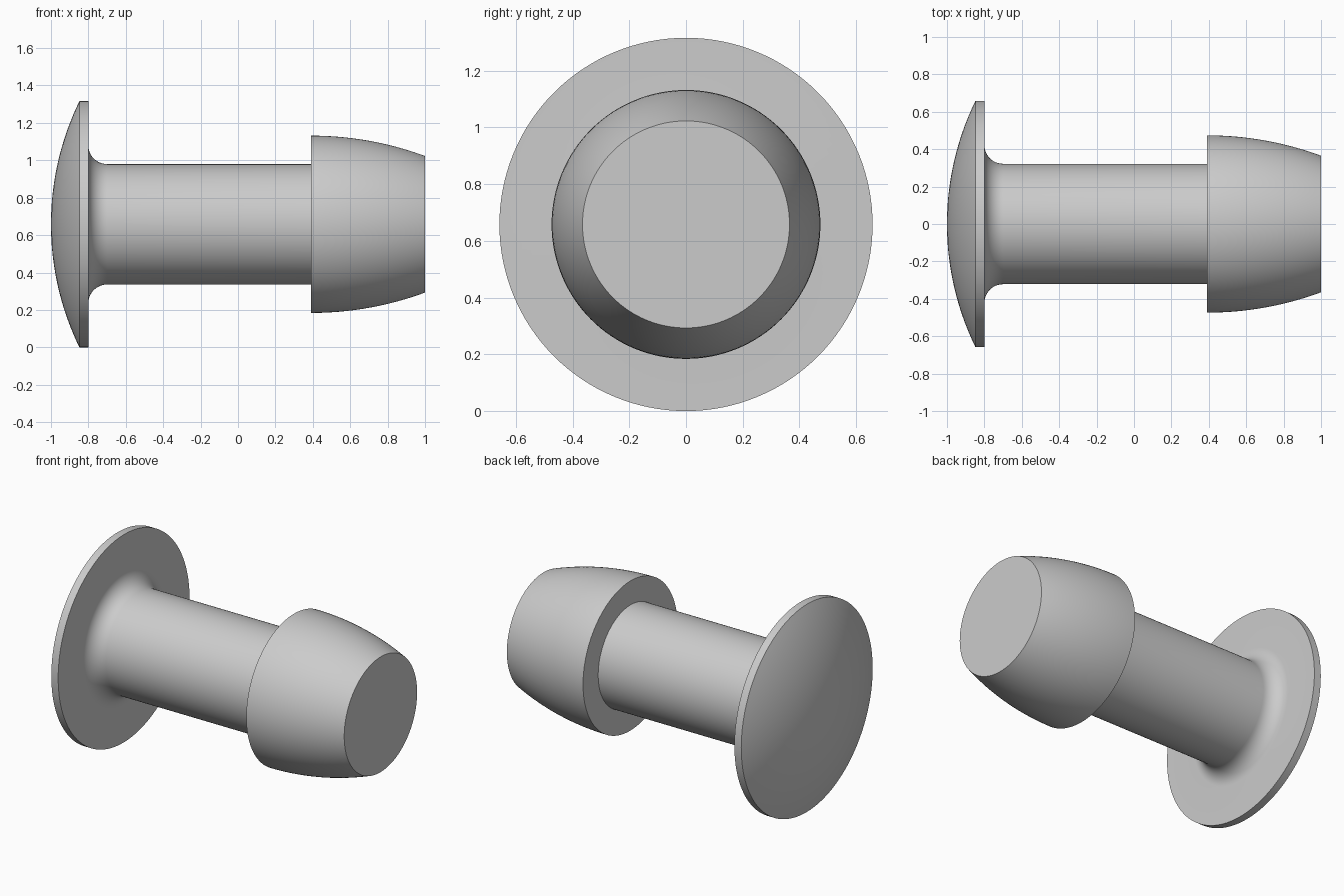
import bpy, bmesh
from math import sin, cos, pi, sqrt, asin, radians
from mathutils import Vector

if "Cube" in bpy.data.objects:
    bpy.data.objects.remove(bpy.data.objects["Cube"], do_unlink=True)

SEGMENTS = 128
FLANGE_R, SHANK_R, HEAD_R, TIP_R = 0.658, 0.322, 0.474, 0.365
DOME_X, RIM_X, FLANGE_X, HEAD_X, TIP_X = -1.0, -0.848, -0.8, 0.39, 1.0
FILLET = 0.1

grey = bpy.data.materials.new("plain grey")
grey.use_nodes = True
colour = (0.6, 0.6, 0.6, 1.0)
grey.diffuse_color = colour
grey.node_tree.nodes["Principled BSDF"].inputs["Base Color"].default_value = colour


def arc(cx, cr, radius, start, end, steps):
    """Points (x, r) along a circular arc."""
    angles = [start + (end - start) * i / steps for i in range(steps + 1)]
    return [(cx + radius * cos(a), cr + radius * sin(a)) for a in angles]


def lathe(name, profile):
    """Revolve an (x, r) profile around the long horizontal axis."""
    bm = bmesh.new()
    verts = [bm.verts.new((x, 0, r)) for x, r in profile]
    edges = [bm.edges.new(pair) for pair in zip(verts, verts[1:])]
    bmesh.ops.spin(bm, geom=verts + edges, cent=Vector(), axis=Vector((1, 0, 0)),
                   angle=2 * pi, steps=SEGMENTS, use_duplicate=False)
    bmesh.ops.remove_doubles(bm, verts=bm.verts, dist=0.0001)
    bmesh.ops.recalc_face_normals(bm, faces=bm.faces)
    mesh = bpy.data.meshes.new(name)
    bm.to_mesh(mesh)
    bm.free()
    mesh.materials.append(grey)
    obj = bpy.data.objects.new(name, mesh)
    obj.location.z = FLANGE_R
    bpy.context.collection.objects.link(obj)
    bpy.ops.object.select_all(action="DESELECT")
    obj.select_set(True)
    bpy.context.view_layer.objects.active = obj
    bpy.ops.object.shade_smooth_by_angle(angle=radians(18))
    return obj


# Domed flange, flat rim, fillet and shank
rise = RIM_X - DOME_X
dome_r = (FLANGE_R ** 2 + rise ** 2) / (2 * rise)
dome = arc(DOME_X + dome_r, 0, dome_r, pi, pi - asin(FLANGE_R / dome_r), 24)
fillet = arc(FLANGE_X + FILLET, SHANK_R + FILLET, FILLET, pi, 1.5 * pi, 12)
lathe("flanged_shank", dome + [(FLANGE_X, FLANGE_R)] + fillet + [(HEAD_X, SHANK_R)])

# Barrel-shaped head: flat shoulder, curved taper, flat tip
length, drop = TIP_X - HEAD_X, HEAD_R - TIP_R
taper_r = (length ** 2 + drop ** 2) / (2 * drop)
taper = arc(HEAD_X, HEAD_R - taper_r, taper_r, pi / 2, pi / 2 - asin(length / taper_r), 20)
lathe("tapered_head", [(HEAD_X, SHANK_R)] + taper + [(TIP_X, 0)])
